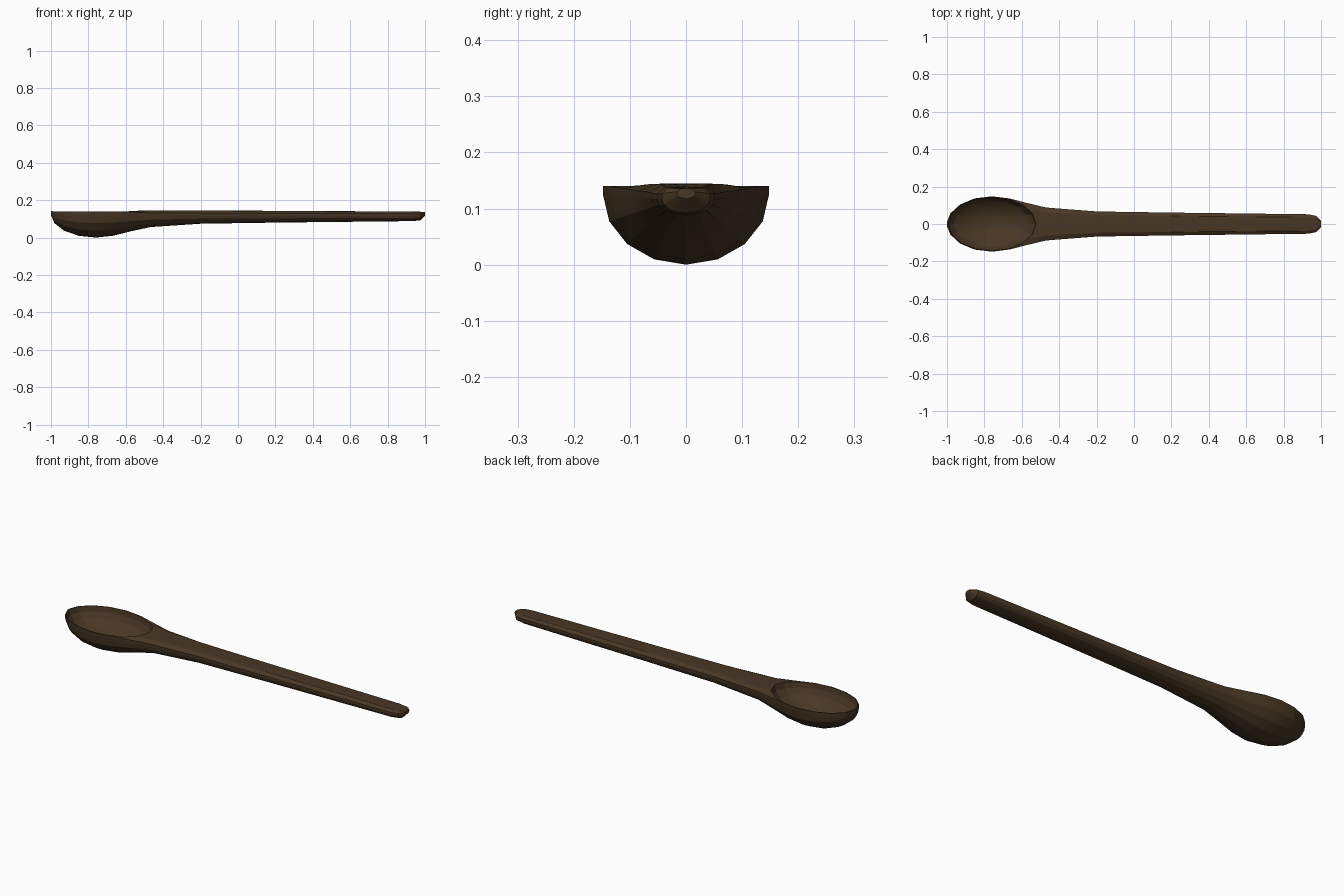
import bpy, bmesh, math

cube = bpy.data.objects.get("Cube")
if cube:
    bpy.data.objects.remove(cube, do_unlink=True)

# Dark wood
wood = bpy.data.materials.new("dark_wood")
wood.use_nodes = True
colour = (0.065, 0.038, 0.018, 1)
wood.diffuse_color = colour
wood.node_tree.nodes["Principled BSDF"].inputs["Base Color"].default_value = colour


def make_object(name, bm):
    bmesh.ops.recalc_face_normals(bm, faces=bm.faces)
    mesh = bpy.data.meshes.new(name)
    bm.to_mesh(mesh)
    bm.free()
    mesh.materials.append(wood)
    ob = bpy.data.objects.new(name, mesh)
    bpy.context.collection.objects.link(ob)
    return ob


def section(x, w, bottom, side, edge, top):
    """Round belly, short upright side and gently crowned top."""
    pts = []
    for i in range(9):
        a = math.pi * i / 8
        pts.append((x, w * math.cos(a), side - (side - bottom) * math.sin(a)))
    pts += [(x, -w, edge), (x, -w * 0.7, top - 0.001), (x, 0, top),
            (x, w * 0.7, top - 0.001), (x, w, edge)]
    return pts


# Bowl sections follow an ellipsoid
CENTRE, LENGTH, WIDTH = -0.76, 0.24, 0.148
sections = []
for k in range(6):
    a = math.pi * k / 8
    w = max(WIDTH * math.sin(a), 0.012)
    bottom = 0.125 - 0.125 * max(math.sin(a), 0.04)
    sections.append(section(CENTRE - LENGTH * math.cos(a), w, bottom, 0.125, 0.14, 0.141))

# Neck and handle: x, half width, bottom, side, edge, top
for row in [(-0.57, 0.112, 0.034, 0.122, 0.136, 0.143),
            (-0.47, 0.088, 0.056, 0.12, 0.132, 0.145),
            (-0.2, 0.067, 0.074, 0.118, 0.13, 0.145),
            (0.2, 0.061, 0.08, 0.117, 0.128, 0.143),
            (0.93, 0.052, 0.088, 0.116, 0.127, 0.139),
            (0.975, 0.043, 0.092, 0.117, 0.127, 0.138),
            (1.0, 0.016, 0.118, 0.125, 0.13, 0.136)]:
    sections.append(section(*row))

# Loft the spoon body
bm = bmesh.new()
rings = [[bm.verts.new(p) for p in s] for s in sections]
for r0, r1 in zip(rings, rings[1:]):
    for i in range(len(r0)):
        j = (i + 1) % len(r0)
        bm.faces.new((r0[i], r0[j], r1[j], r1[i]))
bm.faces.new(rings[0])
bm.faces.new(rings[-1])
spoon = make_object("spoon", bm)

# Scoop out the bowl
bm = bmesh.new()
bmesh.ops.create_uvsphere(bm, u_segments=16, v_segments=12, radius=1)
for v in bm.verts:
    v.co = (CENTRE + 0.236 * v.co.x, 0.1445 * v.co.y, 0.1425 + 0.116 * v.co.z)
cutter = make_object("bowl_cutter", bm)
cutter.hide_render = True

cut = spoon.modifiers.new("bowl_hollow", "BOOLEAN")
cut.operation = "DIFFERENCE"
cut.solver = "EXACT"
cut.object = cutter
bpy.context.view_layer.objects.active = spoon
spoon.select_set(True)
bpy.ops.object.modifier_apply(modifier=cut.name)
bpy.data.objects.remove(cutter, do_unlink=True)

# Soft handle facets, crisp rim
bpy.ops.object.shade_smooth_by_angle(angle=math.radians(15))
